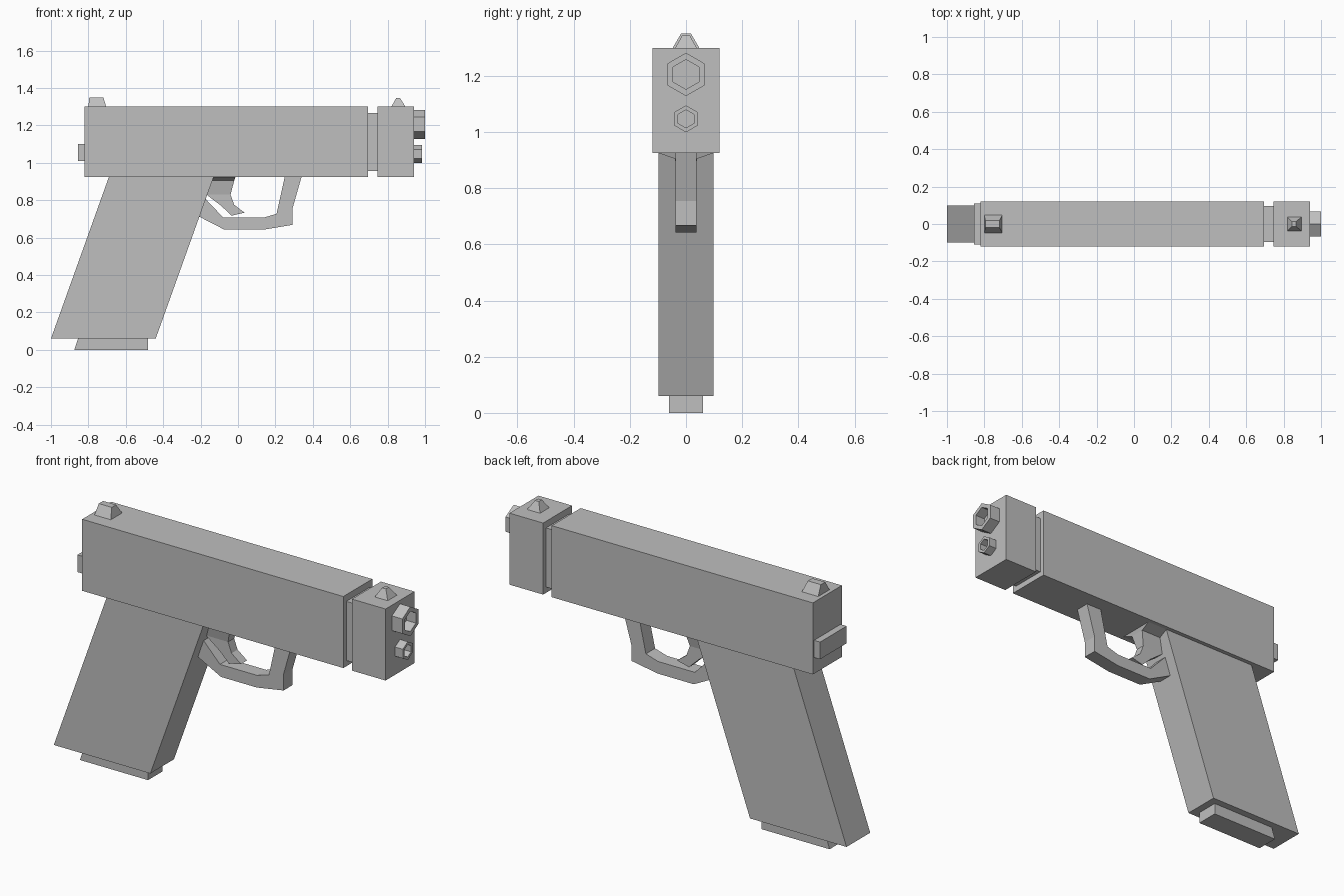
import bpy, bmesh, math
from mathutils import Matrix, Vector

if "Cube" in bpy.data.objects:
    bpy.data.objects.remove(bpy.data.objects["Cube"], do_unlink=True)

grey = bpy.data.materials.new("plain grey")
grey.use_nodes = True
COLOR = (0.52, 0.52, 0.52, 1)
grey.diffuse_color = COLOR
grey.node_tree.nodes["Principled BSDF"].inputs["Base Color"].default_value = COLOR


def finish(name, bm):
    bmesh.ops.recalc_face_normals(bm, faces=bm.faces)
    mesh = bpy.data.meshes.new(name)
    bm.to_mesh(mesh)
    bm.free()
    mesh.materials.append(grey)
    obj = bpy.data.objects.new(name, mesh)
    bpy.context.collection.objects.link(obj)
    return obj


def block(name, bottom, top):
    """Loft between two rectangles, each (z, x_min, x_max, half_width)."""
    bm = bmesh.new()
    rings = []
    for z, x0, x1, w in (bottom, top):
        corners = ((x0, -w), (x1, -w), (x1, w), (x0, w))
        rings.append([bm.verts.new((x, y, z)) for x, y in corners])
    lower, upper = rings
    bm.faces.new(lower)
    bm.faces.new(upper)
    for i in range(4):
        j = (i + 1) % 4
        bm.faces.new((lower[i], lower[j], upper[j], upper[i]))
    return finish(name, bm)


def box(name, x0, x1, z0, z1, w):
    return block(name, (z0, x0, x1, w), (z1, x0, x1, w))


def side_profile(name, points, w):
    """Extrude an x-z outline across the width."""
    bm = bmesh.new()
    face = bm.faces.new([bm.verts.new((x, -w, z)) for x, z in points])
    out = bmesh.ops.extrude_face_region(bm, geom=[face], use_keep_orig=True)
    moved = [v for v in out["geom"] if isinstance(v, bmesh.types.BMVert)]
    bmesh.ops.translate(bm, verts=moved, vec=(0, 2 * w, 0))
    return finish(name, bm)


def hex_tube(name, x0, x1, z, outer, inner):
    """Six-sided prism along x with a recessed front end."""
    bm = bmesh.new()
    matrix = Matrix.Translation(((x0 + x1) / 2, 0, z)) @ Matrix.Rotation(math.pi / 2, 4, "Y")
    bmesh.ops.create_cone(bm, cap_ends=True, segments=6, radius1=outer,
                          radius2=outer, depth=x1 - x0, matrix=matrix)
    # Turn so that a corner points straight up
    top = max(v.co.z for v in bm.verts) - z
    if top < outer * 0.95:
        bmesh.ops.rotate(bm, verts=bm.verts, cent=(0, 0, z),
                         matrix=Matrix.Rotation(math.pi / 6, 3, "X"))
    bm.normal_update()
    cap = max(bm.faces, key=lambda f: f.calc_center_median().x)
    bmesh.ops.inset_individual(bm, faces=[cap], use_even_offset=True,
                               thickness=(outer - inner) * math.cos(math.pi / 6))
    floor = bmesh.ops.extrude_discrete_faces(bm, faces=[cap])["faces"][0]
    bmesh.ops.translate(bm, verts=floor.verts, vec=Vector((0.005 - (x1 - x0), 0, 0)))
    return finish(name, bm)


# Upper body
box("slide", -0.82, 0.695, 0.925, 1.30, 0.12)
box("slide_neck", 0.695, 0.745, 0.955, 1.265, 0.095)
box("front_block", 0.745, 0.94, 0.925, 1.30, 0.12)
box("rear_plate", -0.855, -0.82, 1.01, 1.10, 0.11)

# Front tubes
hex_tube("barrel_end", 0.94, 1.0, 1.205, 0.077, 0.053)
hex_tube("guide_rod_end", 0.94, 0.985, 1.047, 0.048, 0.032)

# Sights
block("rear_sight", (1.30, -0.80, -0.705, 0.047), (1.35, -0.795, -0.72, 0.018))
block("front_sight", (1.30, 0.82, 0.895, 0.038), (1.345, 0.845, 0.867, 0.013))

# Grip and its base
block("grip", (0.06, -1.0, -0.44, 0.098), (0.925, -0.69, -0.13, 0.098))
block("grip_base", (0, -0.875, -0.48, 0.06), (0.06, -0.855, -0.48, 0.06))

# Trigger
block("trigger_mount", (0.905, -0.14, -0.02, 0.04), (0.925, -0.14, -0.013, 0.098))
block("trigger_top", (0.829, -0.168, -0.04, 0.025), (0.905, -0.14, -0.02, 0.04))
side_profile("trigger_blade", [(-0.168, 0.829), (-0.09, 0.77), (-0.035, 0.717),
                               (0.035, 0.733), (-0.02, 0.775), (-0.04, 0.829)], 0.025)

# Trigger guard
side_profile("trigger_guard", [
    (-0.206, 0.711), (-0.072, 0.642), (0.136, 0.642), (0.291, 0.668),
    (0.291, 0.754), (0.34, 0.925), (0.25, 0.925), (0.206, 0.727),
    (0.136, 0.706), (-0.078, 0.706), (-0.174, 0.807)], 0.038)
